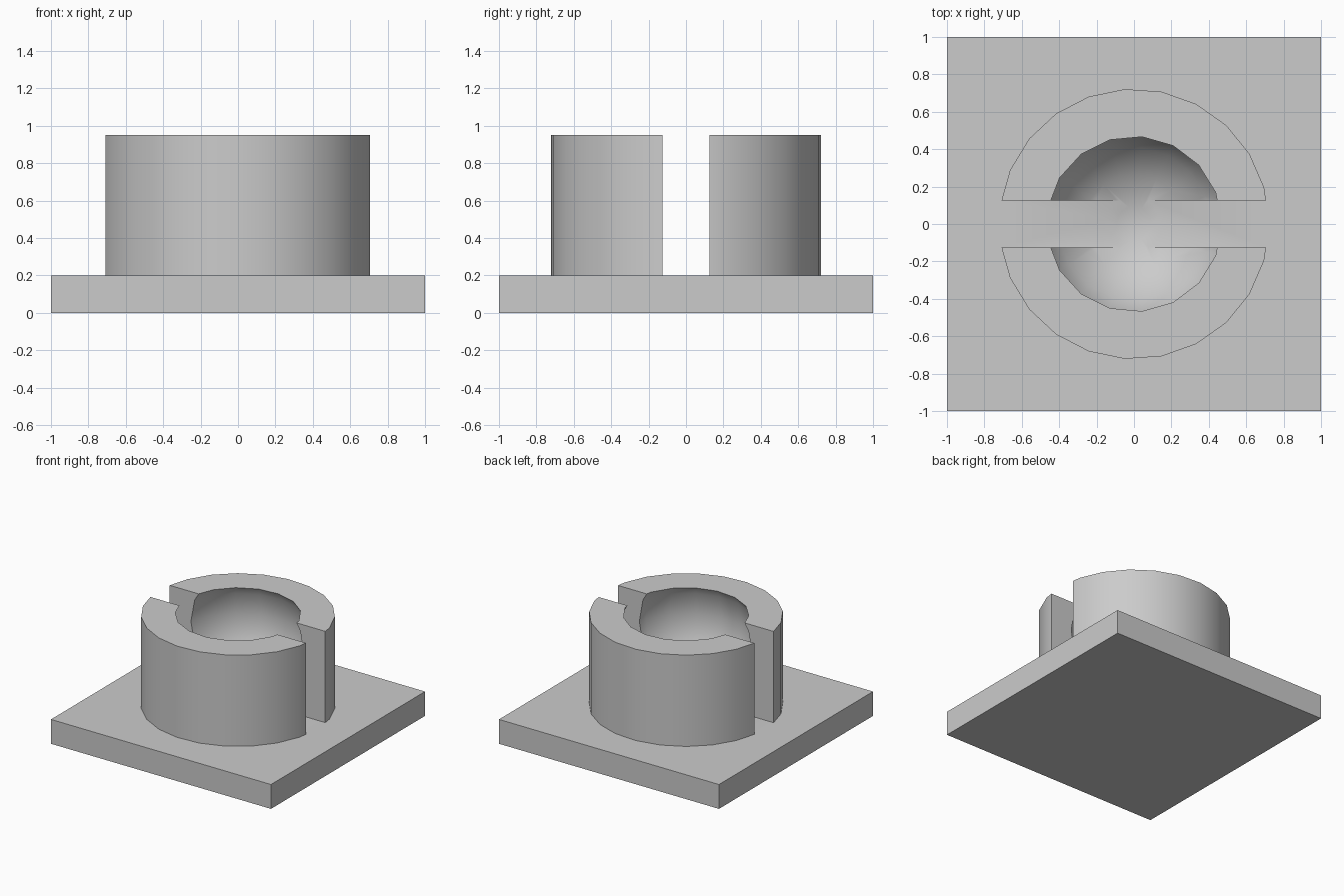
import bpy, bmesh, math
from mathutils import Matrix, Vector

if "Cube" in bpy.data.objects:
    bpy.data.objects.remove(bpy.data.objects["Cube"], do_unlink=True)

BASE_TOP, TOP = 0.2, 0.95
OUTER_R, BALL_R, BALL_Z = 0.7225, 0.535, 0.707
SLOT = 0.25

grey = bpy.data.materials.new("light grey")
grey.use_nodes = True
grey.diffuse_color = (0.6, 0.6, 0.6, 1)
grey.node_tree.nodes["Principled BSDF"].inputs["Base Color"].default_value = (0.6, 0.6, 0.6, 1)


def make(name, bm):
    bmesh.ops.recalc_face_normals(bm, faces=bm.faces)
    mesh = bpy.data.meshes.new(name)
    bm.to_mesh(mesh)
    bm.free()
    mesh.materials.append(grey)
    obj = bpy.data.objects.new(name, mesh)
    bpy.context.collection.objects.link(obj)
    return obj


def box(name, size, centre):
    bm = bmesh.new()
    bmesh.ops.create_cube(bm, size=1, matrix=Matrix.Translation(centre) @ Matrix.Diagonal((*size, 1)))
    return make(name, bm)


def lathe(name, profile, sides):
    """Capped solid of revolution from (radius, z) pairs."""
    bm = bmesh.new()
    rings = [[bm.verts.new((r * math.cos(a), r * math.sin(a), z))
              for a in (math.tau * i / sides for i in range(sides))] for r, z in profile]
    for low, high in zip(rings, rings[1:]):
        for i in range(sides):
            j = (i + 1) % sides
            bm.faces.new((low[i], low[j], high[j], high[i]))
    bm.faces.new(rings[0][::-1])
    bm.faces.new(rings[-1])
    return make(name, bm)


def combine(target, tool, operation):
    """Apply a boolean and remove the tool."""
    mod = target.modifiers.new("combine", "BOOLEAN")
    mod.operation, mod.solver, mod.object = operation, "EXACT", tool
    bpy.context.view_layer.update()
    result = target.evaluated_get(bpy.context.evaluated_depsgraph_get())
    mesh = bpy.data.meshes.new_from_object(result)
    target.modifiers.clear()
    target.data = mesh
    bpy.data.objects.remove(tool, do_unlink=True)


# Round wall split in two halves by the slot
wall = lathe("wall", [(OUTER_R, BASE_TOP / 2), (OUTER_R, TOP)], 23)
combine(wall, box("slot_cutter", (2, SLOT, 2), Vector((0, 0, TOP / 2))), "DIFFERENCE")

# Square base plate joined with the wall
socket = box("ball_socket", (2, 2, BASE_TOP), Vector((0, 0, BASE_TOP / 2)))
combine(socket, wall, "UNION")

# Ball-shaped hollow
angles = [math.pi * (i + 0.5) / 9 for i in range(9)]
ball = lathe("ball_cutter", [(BALL_R * math.sin(a), BALL_Z - BALL_R * math.cos(a)) for a in angles], 17)
combine(socket, ball, "DIFFERENCE")

# Smooth curved walls, sharp rims
bpy.ops.object.select_all(action="DESELECT")
socket.select_set(True)
bpy.context.view_layer.objects.active = socket
bpy.ops.object.shade_smooth_by_angle(angle=math.radians(30))
